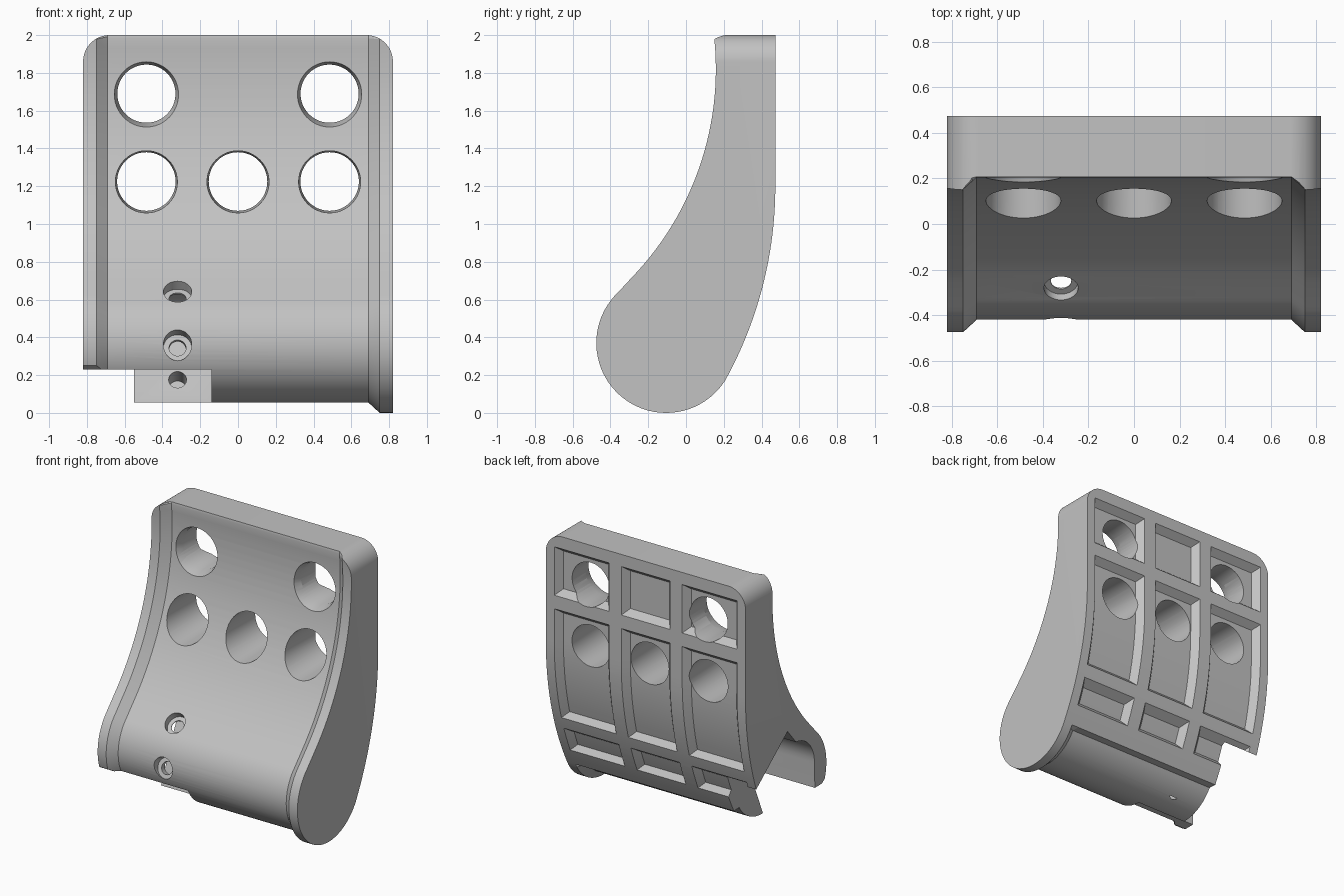
import bpy, bmesh, math
from mathutils import Vector

if "Cube" in bpy.data.objects:
    bpy.data.objects.remove(bpy.data.objects["Cube"])

grey = bpy.data.materials.new("light_grey")
grey.diffuse_color = (0.54, 0.54, 0.54, 1)
grey.use_nodes = True
grey.node_tree.nodes["Principled BSDF"].inputs["Base Color"].default_value = grey.diffuse_color

CY, CZ, R = -0.105, 0.37, 0.37      # rounded foot of the side profile
BACK, BR = 0.473, 2.125             # flat back position and radius of its curve


def arc(cy, cz, r, a0, a1, n):
    return [(cy + r * math.cos(math.radians(a0 + (a1 - a0) * i / n)),
             cz + r * math.sin(math.radians(a0 + (a1 - a0) * i / n))) for i in range(n + 1)]


def back_y(z):
    return BACK if z >= 1.2 else BACK - BR + math.sqrt(BR ** 2 - (1.2 - z) ** 2)


def profile(d):
    """Side outline; the front and the foot are inset by d."""
    pts = arc(CY, CZ, R - d, 133, 328, 40)
    pts += [(back_y(z), z) for z in [0.2 + i / 20 for i in range(21)]]
    pts += [(BACK, 2.0)]
    pts += [(0.207, 2.0), (0.206, 1.992)] if d else [(0.195, 2.0), (0.165, 1.995)]
    pts += arc(-1.432, 1.82, 1.59 + d, 5.7, -46, 28)[:-1]
    return pts


def make_object(name, bm):
    bmesh.ops.recalc_face_normals(bm, faces=bm.faces)
    if bm.calc_volume(signed=True) < 0:
        bmesh.ops.reverse_faces(bm, faces=bm.faces)
    me = bpy.data.meshes.new(name)
    bm.to_mesh(me)
    bm.free()
    me.materials.append(grey)
    ob = bpy.data.objects.new(name, me)
    bpy.context.collection.objects.link(ob)
    return ob


def loft(name, rings):
    bm = bmesh.new()
    vs = [[bm.verts.new(p) for p in ring] for ring in rings]
    n = len(rings[0])
    for a, b in zip(vs, vs[1:]):
        for i in range(n):
            bm.faces.new((a[i], a[(i + 1) % n], b[(i + 1) % n], b[i]))
    bm.faces.new(vs[0])
    bm.faces.new(vs[-1][::-1])
    return make_object(name, bm)


def prism_x(name, pts, x0, x1):
    return loft(name, [[(x, y, z) for y, z in pts] for x in (x0, x1)])


def prism_y(name, pts, y0, y1):
    return loft(name, [[(x, y, z) for x, z in pts] for y in (y0, y1)])


def rod(name, start, end, r0, r1, n=48):
    a, b = Vector(start), Vector(end)
    bm = bmesh.new()
    bmesh.ops.create_cone(bm, cap_ends=True, segments=n, radius1=r0, radius2=r1, depth=(b - a).length)
    bm.transform((b - a).to_track_quat('Z', 'Y').to_matrix().to_4x4())
    bmesh.ops.translate(bm, verts=bm.verts, vec=(a + b) / 2)
    return make_object(name, bm)


def pocket(x0, x1, z0, z1, slope=0.04, depth=0.05, n=12):
    """Shallow pocket with sloping walls whose floor follows the back."""
    rings = []
    for i in range(n + 1):
        ring = []
        for k in (1, -0.6):          # floor edge, then lid edge outside the back
            a, b = z0 + k * slope, z1 - k * slope
            z = a + (b - a) * i / n
            y = back_y(z) - k * depth
            row = [(x0 + k * slope, y, z), (x1 - k * slope, y, z)]
            ring += row if k > 0 else row[::-1]
        rings.append(ring)
    return loft("pocket_cutter", rings)


# Main body: raised flange at each end, inset middle
body = loft("curved_body", [[(x, y, z) for y, z in profile(d)] for x, d in
            ((-0.82, 0), (-0.75, 0), (-0.69, 0.055), (0.69, 0.055), (0.75, 0), (0.82, 0))])
cutters = []

# Rounded top corners
for s in (-1, 1):
    pts = [(s * x, z) for x, z in arc(0.68, 1.86, 0.14, 0, 90, 14)]
    pts += [(s * 0.68, 2.05), (s * 0.87, 2.05), (s * 0.87, 1.86)]
    cutters.append(prism_y("corner_cutter", pts, -0.6, 0.6))

# Three columns of pockets on the back
for z0, z1 in ((1.55, 1.91), (0.61, 1.45), (0.33, 0.52)):
    for x0, x1 in ((-0.75, -0.3), (-0.2, 0.2), (0.3, 0.75)):
        cutters.append(pocket(x0, x1, z0, z1))

# Large tapered through holes, the upper pair flared at the front
for x, z in ((-0.485, 1.225), (0, 1.225), (0.485, 1.225), (-0.485, 1.69), (0.485, 1.69)):
    if z > 1.5:
        cutters.append(rod("hole_cutter", (x, 0.05, z), (x, 0.6, z), 0.154, 0.154))
        cutters.append(rod("flare_cutter", (x, 0.1, z), (x, 0.28, z), 0.2, 0.15))
    else:
        cutters.append(rod("hole_cutter", (x, -0.1, z), (x, 0.6, z), 0.17, 0.15))

# Hollow inside the left half of the foot, leaving a hooked lip at the front
hollow = [(-0.13, -0.1), (-0.115, 0.06), (0.04, 0.42)] + arc(-0.1, 0.42, 0.235, 30, 180, 20)
hollow += [(-0.34, 0.23), (-0.42, 0.23), (-0.6, 0.338), (-0.6, -0.1)]
cutters.append(prism_x("hollow_cutter", hollow, -0.9, -0.14))

# Sloping notch that opens the left end to the back
notch = [(0.6, -0.1), (0.6, 0.28), (-0.02, 0.77), (-0.14, 0.63), (-0.14, -0.1)]
cutters.append(prism_x("notch_cutter", notch, -0.91, -0.55))

# Small stepped screw holes through the lip, and one in the inner wall
for y, z, dy, dz in ((-0.28, 0.64, -0.65, 0.76), (-0.415, 0.36, -0.93, 0.36)):
    p, d = Vector((-0.32, y, z)), Vector((0, dy, dz))
    cutters.append(rod("screw_head_cutter", p + d * 0.1, p - d * 0.045, 0.075, 0.075, 32))
    cutters.append(rod("screw_cutter", p + d * 0.12, p - d * 0.2, 0.045, 0.045, 32))
cutters.append(rod("wall_screw_cutter", (-0.32, -0.15, 0.21), (-0.32, 0.06, 0.125), 0.047, 0.047, 32))


def volume(ob):
    bm = bmesh.new()
    bm.from_mesh(ob.data)
    v = bm.calc_volume(signed=True)
    bm.free()
    return v


# Apply all cuts, trying the second solver if a cut removes too much
bpy.context.view_layer.objects.active = body
body.select_set(True)
for c in cutters:
    before, saved = volume(body), body.data.copy()
    for solver in ('EXACT', 'MANIFOLD'):
        m = body.modifiers.new("cut", 'BOOLEAN')
        m.operation, m.solver, m.object = 'DIFFERENCE', solver, c
        bpy.ops.object.modifier_apply(modifier=m.name)
        if volume(body) > before * 0.85:
            break
        body.data = saved.copy()
    bpy.data.objects.remove(c)
bpy.ops.object.shade_smooth_by_angle(angle=math.radians(25))
